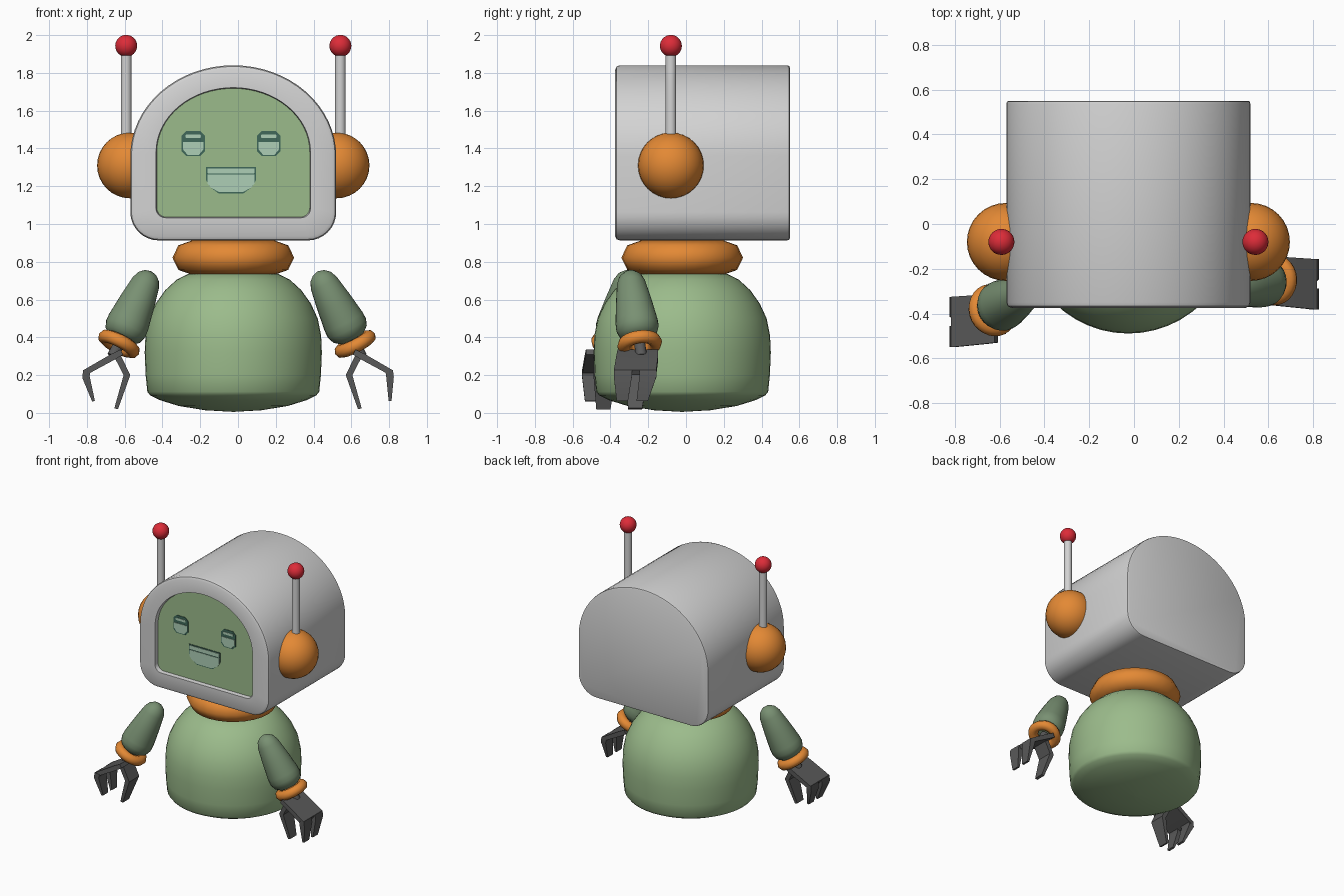
import bpy, bmesh
from math import sin, cos, pi, radians
from mathutils import Vector

if "Cube" in bpy.data.objects:
    bpy.data.objects.remove(bpy.data.objects["Cube"], do_unlink=True)


def material(name, rgb):
    m = bpy.data.materials.new(name)
    m.use_nodes = True
    m.diffuse_color = (*rgb, 1)
    m.node_tree.nodes["Principled BSDF"].inputs["Base Color"].default_value = (*rgb, 1)
    return m


GREY = material("light grey", (0.65, 0.65, 0.65))
GREEN = material("sage green", (0.33, 0.50, 0.26))
ARM = material("dark sage", (0.19, 0.28, 0.17))
ORANGE = material("orange", (0.77, 0.25, 0.035))
RED = material("red", (0.72, 0.025, 0.04))
CLAW = material("charcoal", (0.1, 0.1, 0.1))
PALE = material("pale green", (0.42, 0.62, 0.47))
DARK = material("deep green", (0.05, 0.14, 0.10))

CX, CY = -0.025, -0.02   # body axis
HEAD_Y = -0.08           # ears and antennae


def finish(name, bm, mats, angle=40):
    bmesh.ops.recalc_face_normals(bm, faces=bm.faces)
    mesh = bpy.data.meshes.new(name)
    bm.to_mesh(mesh)
    bm.free()
    mesh.shade_smooth()
    mesh.set_sharp_from_angle(angle=radians(angle))
    for m in mats:
        mesh.materials.append(m)
    obj = bpy.data.objects.new(name, mesh)
    bpy.context.collection.objects.link(obj)
    return obj


def loft(name, rings, mats, angle=40, end_material=0):
    """Skin equal-length closed rings and cap both ends."""
    bm = bmesh.new()
    loops = [[bm.verts.new(p) for p in ring] for ring in rings]
    n = len(rings[0])
    for a, b in zip(loops, loops[1:]):
        for i in range(n):
            j = (i + 1) % n
            bm.faces.new((a[i], a[j], b[j], b[i]))
    bm.faces.new(loops[0])
    bm.faces.new(loops[-1]).material_index = end_material
    return finish(name, bm, mats, angle)


def lathe(name, profile, mat, origin, axis=(0, 0, 1), seg=32, angle=40):
    """Revolve (radius, distance) pairs around an axis."""
    turn = Vector(axis).to_track_quat('Z', 'Y')
    rings = [[Vector(origin) + turn @ Vector((r * cos(2 * pi * i / seg), r * sin(2 * pi * i / seg), t))
              for i in range(seg)] for r, t in profile]
    return loft(name, rings, [mat], angle)


def ball(name, centre, radius, mat):
    bm = bmesh.new()
    bmesh.ops.create_uvsphere(bm, u_segments=32, v_segments=16, radius=radius)
    bmesh.ops.translate(bm, verts=bm.verts, vec=centre)
    return finish(name, bm, [mat], 60)


def torus(name, centre, axis, major, minor_r, minor_z, mat, tube=8):
    turn = Vector(axis).to_track_quat('Z', 'Y')
    bm = bmesh.new()
    n = 28
    grid = []
    for i in range(n):
        a = 2 * pi * i / n
        row = []
        for k in range(tube):
            b = 2 * pi * k / tube
            r = major + minor_r * cos(b)
            p = Vector((r * cos(a), r * sin(a), minor_z * sin(b)))
            row.append(bm.verts.new(Vector(centre) + turn @ p))
        grid.append(row)
    for i in range(n):
        for k in range(tube):
            a, b, l = grid[i], grid[(i + 1) % n], (k + 1) % tube
            bm.faces.new((a[k], b[k], b[l], a[l]))
    return finish(name, bm, [mat], 60)


def arch(half, z0, spring, z1, r, y):
    """Rounded bottom corners with an elliptical top."""
    pts = []
    for cx, start in ((-half + r, pi), (half - r, 1.5 * pi)):
        for k in range(9):
            a = start + k * pi / 16
            pts.append((CX + cx + r * cos(a), y, z0 + r + r * sin(a)))
    for k in range(33):
        a = pi * k / 32
        pts.append((CX + half * cos(a), y, spring + (z1 - spring) * sin(a)))
    return pts


# Head shell, bevelled rim and recessed screen in one skin
def shell(inset, y):
    return arch(0.545 - inset, 0.913 + inset, 1.36, 1.84 - inset, 0.15 - inset, y)


def opening(grow, y):
    return arch(0.405 + grow, 1.037 - grow, 1.38, 1.718 + grow, 0.05, y)


SCREEN_Y = -0.345
loft("head", [shell(0.012, 0.55), shell(0.003, 0.546), shell(0, 0.535), shell(0, -0.35),
              shell(0.006, -0.367), shell(0.022, -0.375), opening(0.004, -0.375),
              opening(0, SCREEN_Y)], [GREY, GREEN], 35, 1)


# Face plates on the screen
def plate(name, pts, cx, cz, layer, mat):
    front = SCREEN_Y - 0.004 * layer
    loft(name, [[(cx + x, y, cz + z) for x, z in pts] for y in (SCREEN_Y + 0.001, front)], [mat], 20)


def rounded(w, top, bottom, cut):
    return [(-w, top - cut), (-w + cut, top), (w - cut, top), (w, top - cut),
            (w, bottom + cut), (w - cut, bottom), (-w + cut, bottom), (-w, bottom + cut)]


FX = -0.037
for side, s in (("left", 1), ("right", -1)):
    ex = FX + 0.2 * s
    plate(side + "_eye", rounded(0.062, 0.067, -0.067, 0.025), ex, 1.426, 1, DARK)
    plate(side + "_eye_light", [(-0.055, 0.008), (0.055, 0.008), (0.055, -0.03),
                                (0.03, -0.06), (-0.03, -0.06), (-0.055, -0.03)], ex, 1.426, 1.8, PALE)
    plate(side + "_eye_glint", rounded(0.042, 0.048, 0.03, 0.005), ex, 1.426, 1.8, PALE)
mouth = [(-1, 0), (1, 0), (1, -0.5), (0.85, -0.75), (0.5, -1), (-0.5, -1), (-0.85, -0.75), (-1, -0.5)]
plate("mouth", [(0.132 * x, 0.14 * z) for x, z in mouth], FX, 1.302, 1, DARK)
plate("teeth", rounded(0.125, -0.007, -0.034, 0.003), FX, 1.302, 1.8, PALE)
plate("tongue", [(0.125 * x, 0.092 * z - 0.041) for x, z in mouth], FX, 1.302, 1.8, PALE)

# Ears and antennae
for side, s in (("left", 1), ("right", -1)):
    ball(side + "_ear", (CX + 0.547 * s, HEAD_Y, 1.31), 0.174, ORANGE)
    x = CX + 0.567 * s
    lathe(side + "_antenna", [(0.028, 1.4), (0.028, 1.92)], GREY, (x, HEAD_Y, 0), seg=20)
    ball(side + "_antenna_tip", (x, HEAD_Y, 1.943), 0.058, RED)

# Neck ring and body
torus("neck_ring", (CX, CY, 0.822), (0, 0, 1), 0.215, 0.107, 0.092, ORANGE)
lathe("body", [(0.01, 0.006), (0.15, 0.014), (0.29, 0.037), (0.39, 0.068), (0.44, 0.093), (0.455, 0.112),
               (0.464, 0.2), (0.469, 0.32), (0.465, 0.41), (0.447, 0.5), (0.41, 0.58), (0.36, 0.65),
               (0.3, 0.705), (0.24, 0.735), (0.12, 0.75), (0.01, 0.753)], GREEN, (CX, CY, 0), seg=48, angle=50)


# Claw pieces: tapered strips along a path, spanning a range of depth
def strip(name, path, y):
    """path holds (x, z, thickness, depth start, depth end)."""
    pts = [Vector((p[0], p[1])) for p in path]
    rings = []
    for i, (x, z, thick, d0, d1) in enumerate(path):
        along = (pts[min(i + 1, len(pts) - 1)] - pts[max(i - 1, 0)]).normalized()
        nx, nz = -along.y * thick / 2, along.x * thick / 2
        rings.append([(x + nx, y + d0, z + nz), (x + nx, y + d1, z + nz),
                      (x - nx, y + d1, z - nz), (x - nx, y + d0, z - nz)])
    loft(name, rings, [CLAW], 20)


def arm(side, s, shoulder, wrist, hand_y, tip_x):
    shoulder, wrist = Vector(shoulder), Vector(wrist)
    axis = (wrist - shoulder).normalized()
    lathe(side + "_arm", [(0.005, 0), (0.035, 0.01), (0.06, 0.032), (0.076, 0.07), (0.095, 0.18),
                          (0.112, 0.3), (0.113, 0.34), (0.1, 0.375), (0.07, 0.4), (0.005, 0.41)],
          ARM, shoulder - axis * 0.072, axis, 24, 60)
    ring_axis = Vector((0.45 * s, axis.y, -0.88))
    torus(side + "_cuff", wrist, ring_axis, 0.083, 0.036, 0.036, ORANGE)
    lathe(side + "_wrist", [(0.03, 0), (0.03, 0.075)], CLAW, wrist, ring_axis, 12)
    # Palm plate with two outer fingers and one opposing thumb
    strip(side + "_palm", [(0.615 * s, 0.322, 0.03, -0.1, 0.115), (0.66 * s, 0.298, 0.035, -0.105, 0.115),
                           (0.81 * s, 0.214, 0.03, -0.12, 0.105)], hand_y)
    for i, (a, b, c, d) in enumerate(((-0.12, -0.025, -0.105, -0.045), (0.015, 0.105, 0.0, 0.06))):
        strip(f"{side}_finger_{i + 1}", [(0.80 * s, 0.225, 0.04, a, b), (0.805 * s, 0.19, 0.04, a, b),
                                         (tip_x * s, 0.062, 0.015, c, d)], hand_y)
    strip(side + "_thumb", [(0.64 * s, 0.305, 0.035, -0.06, 0.06), (0.588 * s, 0.2, 0.035, -0.06, 0.06),
                            (0.645 * s, 0.022, 0.02, -0.045, 0.03)], hand_y)


arm("left", 1, (0.455, -0.29, 0.685), (0.62, -0.245, 0.365), -0.262, 0.805)
arm("right", -1, (-0.49, -0.31, 0.685), (-0.63, -0.385, 0.365), -0.43, 0.765)
